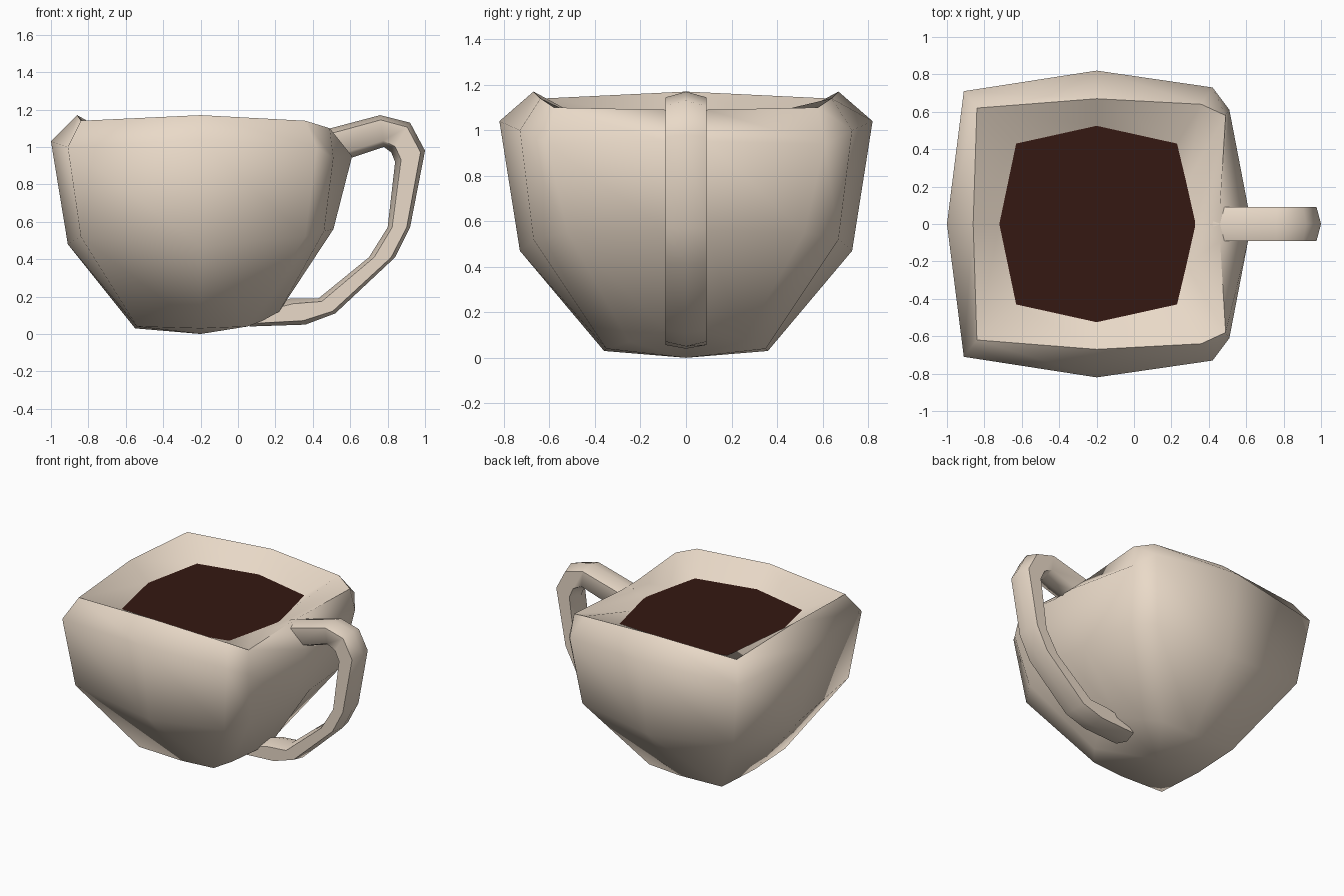
import bpy, bmesh

if "Cube" in bpy.data.objects:
    bpy.data.objects.remove(bpy.data.objects["Cube"])


def material(name, rgb):
    m = bpy.data.materials.new(name)
    m.diffuse_color = (*rgb, 1)
    m.use_nodes = True
    m.node_tree.nodes["Principled BSDF"].inputs["Base Color"].default_value = m.diffuse_color
    return m


def finish(bm, name, mat, angle=1.2):
    bmesh.ops.recalc_face_normals(bm, faces=bm.faces)
    me = bpy.data.meshes.new(name)
    bm.to_mesh(me)
    bm.free()
    ob = bpy.data.objects.new(name, me)
    bpy.context.collection.objects.link(ob)
    me.materials.append(mat)
    bpy.ops.object.select_all(action='DESELECT')
    ob.select_set(True)
    bpy.context.view_layer.objects.active = ob
    bpy.ops.object.shade_smooth_by_angle(angle=angle)
    return ob


def mirrored(half):
    # first point lies on the mirror plane y = 0
    return half + [(x, -y, z) for x, y, z in reversed(half[1:])]


def loft(bm, rings):
    loops = [[bm.verts.new(p) for p in r] for r in rings]
    for a, b in zip(loops, loops[1:]):
        n = len(a)
        for i in range(n):
            j = (i + 1) % n
            bm.faces.new((a[i], a[j], b[j], b[i]))
    return loops


cream = material("cream", (0.82, 0.70, 0.58))
brown = material("coffee_brown", (0.035, 0.009, 0.006))

# Cup: half cross-sections, left middle round the back to the handle strip
bottom = [(-.55, 0, .03), (-.54, .36, .04), (-.2, .36, .03),
          (.05, .35, .04), (.13, .25, .07), (.22, .09, .12)]
belly = [(-.91, 0, .48), (-.84, .66, .52), (-.2, .73, .47),
         (.36, .67, .52), (.46, .52, .55), (.51, .09, .56)]
shoulder = [(-1, 0, 1.03), (-.91, .71, 1.0), (-.2, .82, 1.04),
            (.42, .73, 1.0), (.51, .61, .94), (.61, .09, .95)]
rim = [(-.86, 0, 1.17), (-.84, .62, 1.14), (-.2, .67, 1.17),
       (.36, .64, 1.14), (.49, .58, 1.10), (.46, .09, 1.09)]
inner = [(-.72, 0, 1.04), (-.63, .43, 1.04), (-.2, .525, 1.04),
         (.23, .43, 1.04), (.28, .22, 1.04), (.325, .02, 1.04)]

bm = bmesh.new()
loops = loft(bm, [mirrored(r) for r in (bottom, belly, shoulder, rim, inner)])
base = bm.verts.new((-.2, 0, 0))
ring = loops[0]
for i in range(len(ring)):
    bm.faces.new((ring[i], base, ring[(i + 1) % len(ring)]))
finish(bm, "cup", cream)

# Coffee surface
bm = bmesh.new()
bm.faces.new([bm.verts.new(p) for p in reversed(mirrored(inner))])
bm.normal_update()
coffee = finish(bm, "coffee", brown)
if coffee.data.polygons[0].normal.z < 0:
    coffee.data.flip_normals()

# Handle: outer and inner edge (x, z) at each station
stations = [((.42, 1.08), (.54, .92)), ((.76, 1.17), (.78, 1.0)),
            ((.92, 1.13), (.82, .97)), ((1.0, .98), (.84, .92)),
            ((.92, .57), (.80, .57)), ((.84, .41), (.70, .41)),
            ((.52, .11), (.43, .19)), ((.36, .05), (.28, .19)),
            ((.06, .04), (.18, .15))]
section = [(0, 0), (.15, .09), (.8, .09), (1, 0), (.8, -.09), (.15, -.09)]
bm = bmesh.new()
loops = loft(bm, [[(o[0] + (i[0] - o[0]) * t, y, o[1] + (i[1] - o[1]) * t)
                   for t, y in section] for o, i in stations])
bm.faces.new(loops[0])
bm.faces.new(loops[-1])
finish(bm, "handle", cream)
